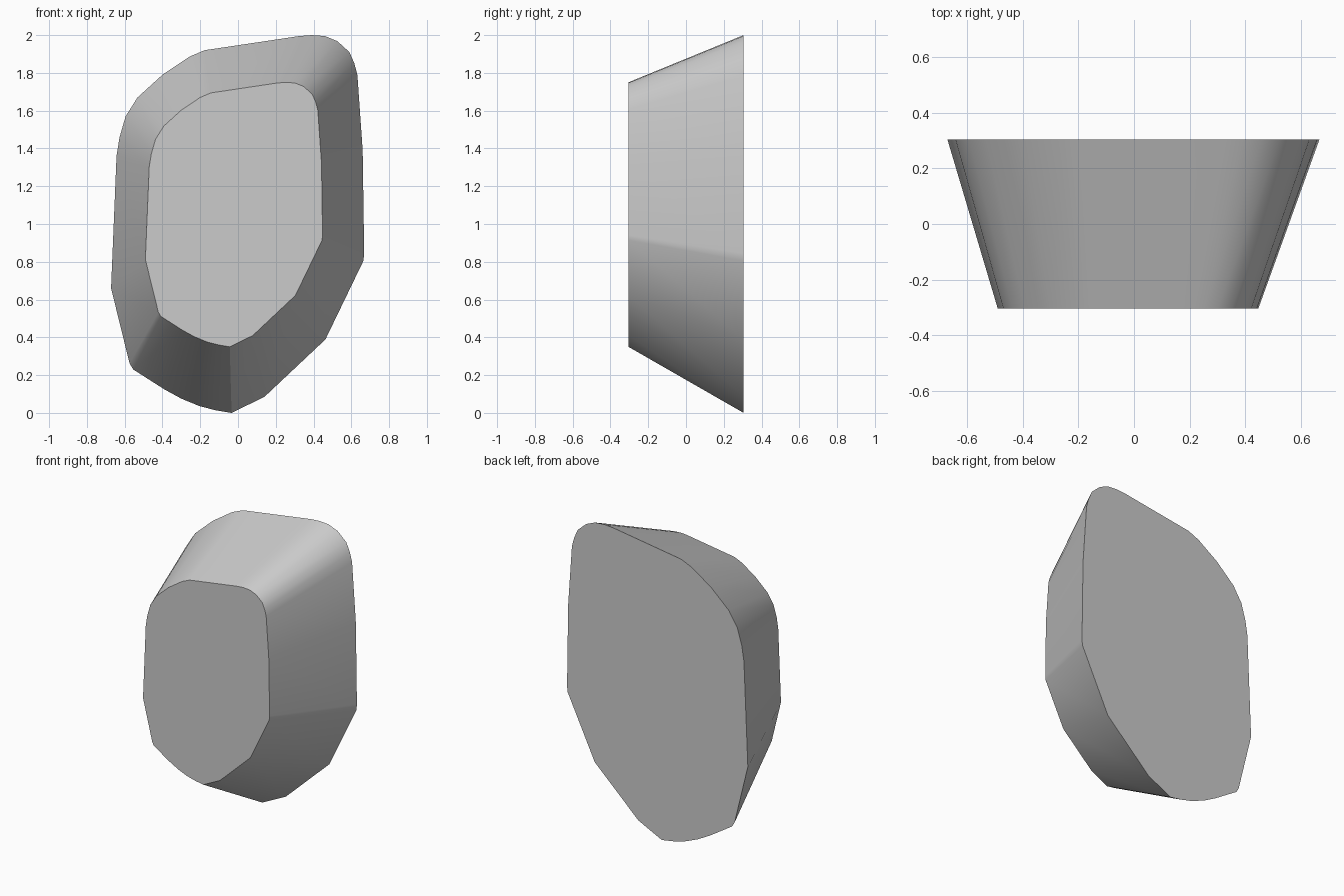
import bpy, bmesh, math

if "Cube" in bpy.data.objects:
    bpy.data.objects.remove(bpy.data.objects["Cube"])

# Outline of the large back face (x, z), counter-clockwise seen from the front
OUTLINE = [
    (-0.034, 0.0), (0.14, 0.085), (0.463, 0.389), (0.664, 0.805), (0.668, 0.845),
    (0.66, 1.39), (0.632, 1.79), (0.616, 1.85), (0.59, 1.91), (0.526, 1.968),
    (0.46, 1.995), (0.39, 2.0), (0.325, 1.995), (-0.177, 1.92), (-0.257, 1.886),
    (-0.40, 1.79), (-0.532, 1.67), (-0.595, 1.57), (-0.627, 1.46), (-0.643, 1.36),
    (-0.672, 0.66), (-0.574, 0.262), (-0.555, 0.23), (-0.389, 0.124), (-0.299, 0.075),
    (-0.204, 0.036), (-0.119, 0.014),
]
HALF_DEPTH = 0.305
TAPER, SHIFT_X, SHIFT_Z = 0.7, -0.02, 0.35

# Tapered block: the front face is a smaller copy of the back face
bm = bmesh.new()
back = [bm.verts.new((x, HALF_DEPTH, z)) for x, z in OUTLINE]
front = [bm.verts.new((x * TAPER + SHIFT_X, -HALF_DEPTH, z * TAPER + SHIFT_Z))
         for x, z in OUTLINE]
bm.faces.new(front)
bm.faces.new(back[::-1])
n = len(OUTLINE)
for i in range(n):
    j = (i + 1) % n
    bm.faces.new((front[j], front[i], back[i], back[j]))
bmesh.ops.recalc_face_normals(bm, faces=bm.faces)

mesh = bpy.data.meshes.new("tapered_stone")
bm.to_mesh(mesh)
bm.free()
stone = bpy.data.objects.new("tapered_stone", mesh)
bpy.context.collection.objects.link(stone)

# Single plain grey
grey = bpy.data.materials.new("plain grey")
grey.diffuse_color = (0.6, 0.6, 0.6, 1.0)
grey.use_nodes = True
grey.node_tree.nodes["Principled BSDF"].inputs["Base Color"].default_value = grey.diffuse_color
mesh.materials.append(grey)

# Rounded corners shade softly, rims stay crisp
bpy.context.view_layer.objects.active = stone
stone.select_set(True)
bpy.ops.object.shade_smooth_by_angle(angle=math.radians(25))
